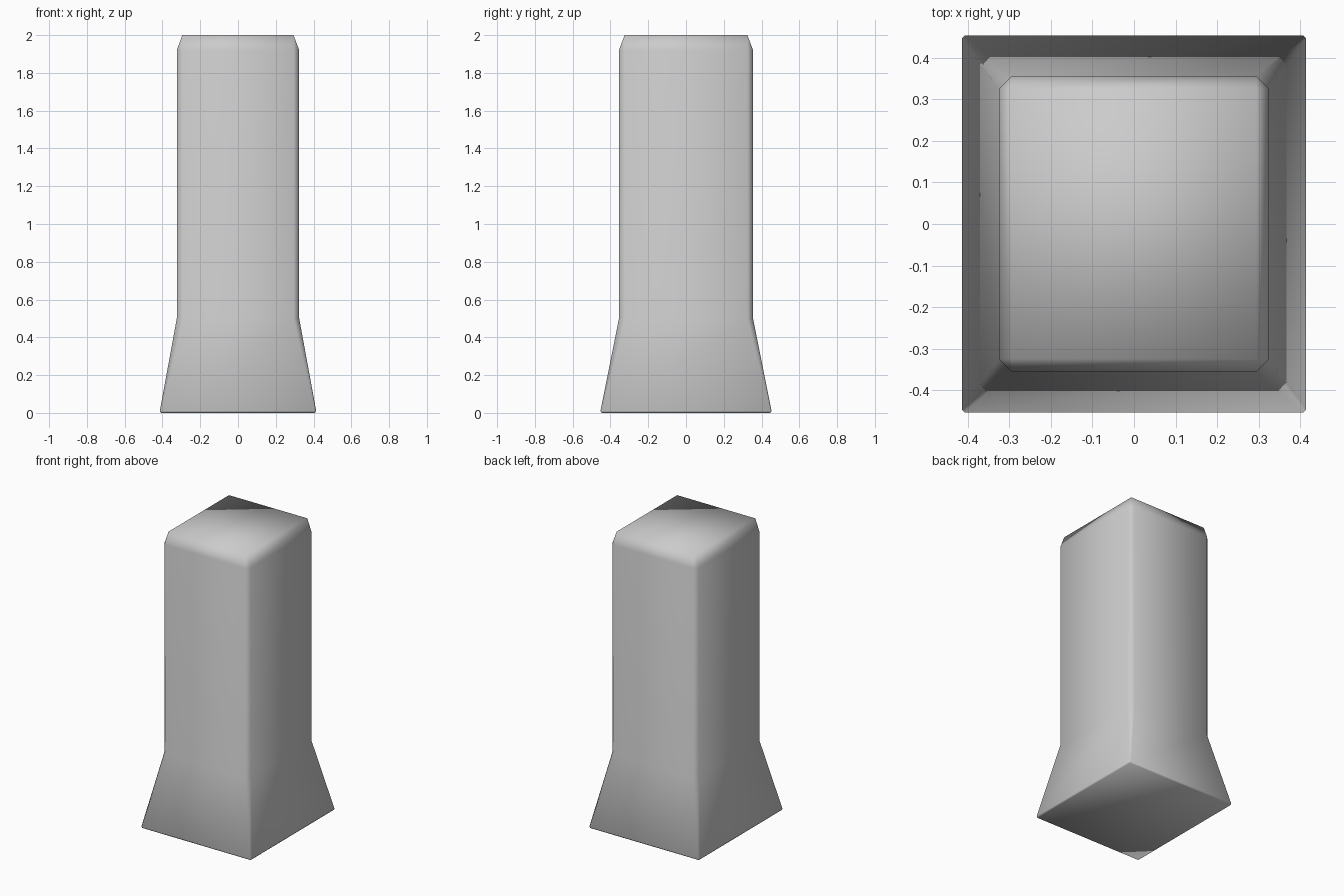
import bpy, bmesh

if "Cube" in bpy.data.objects:
    bpy.data.objects.remove(bpy.data.objects["Cube"])

# Each level: z, half width, half depth, corner chamfer
LEVELS = [
    (0.00, 0.408, 0.446, 0.001),   # underside
    (0.01, 0.414, 0.453, 0.007),   # foot rim
    (0.50, 0.324, 0.355, 0.03),    # top of the flare
    (1.92, 0.324, 0.355, 0.03),    # top of the shaft
    (2.00, 0.295, 0.325, 0.001),   # top face
]


def ring(bm, z, x, y, c):
    pts = [(x - c, -y), (x, -y + c), (x, y - c), (x - c, y),
           (-x + c, y), (-x, y - c), (-x, -y + c), (-x + c, -y)]
    return [bm.verts.new((px, py, z)) for px, py in pts]


# Pillar with a flared foot, lofted through the levels
bm = bmesh.new()
rings = [ring(bm, *level) for level in LEVELS]
for low, high in zip(rings, rings[1:]):
    for i in range(8):
        j = (i + 1) % 8
        bm.faces.new((low[i], low[j], high[j], high[i]))
bm.faces.new(rings[0][::-1])
bm.faces.new(rings[-1])

# Collapse the near-sharp corners of the end caps to single points
bmesh.ops.remove_doubles(bm, verts=bm.verts, dist=0.003)
bmesh.ops.recalc_face_normals(bm, faces=bm.faces)
for f in bm.faces:
    f.smooth = True

mesh = bpy.data.meshes.new("pillar")
bm.to_mesh(mesh)
bm.free()
pillar = bpy.data.objects.new("pillar", mesh)
bpy.context.collection.objects.link(pillar)
